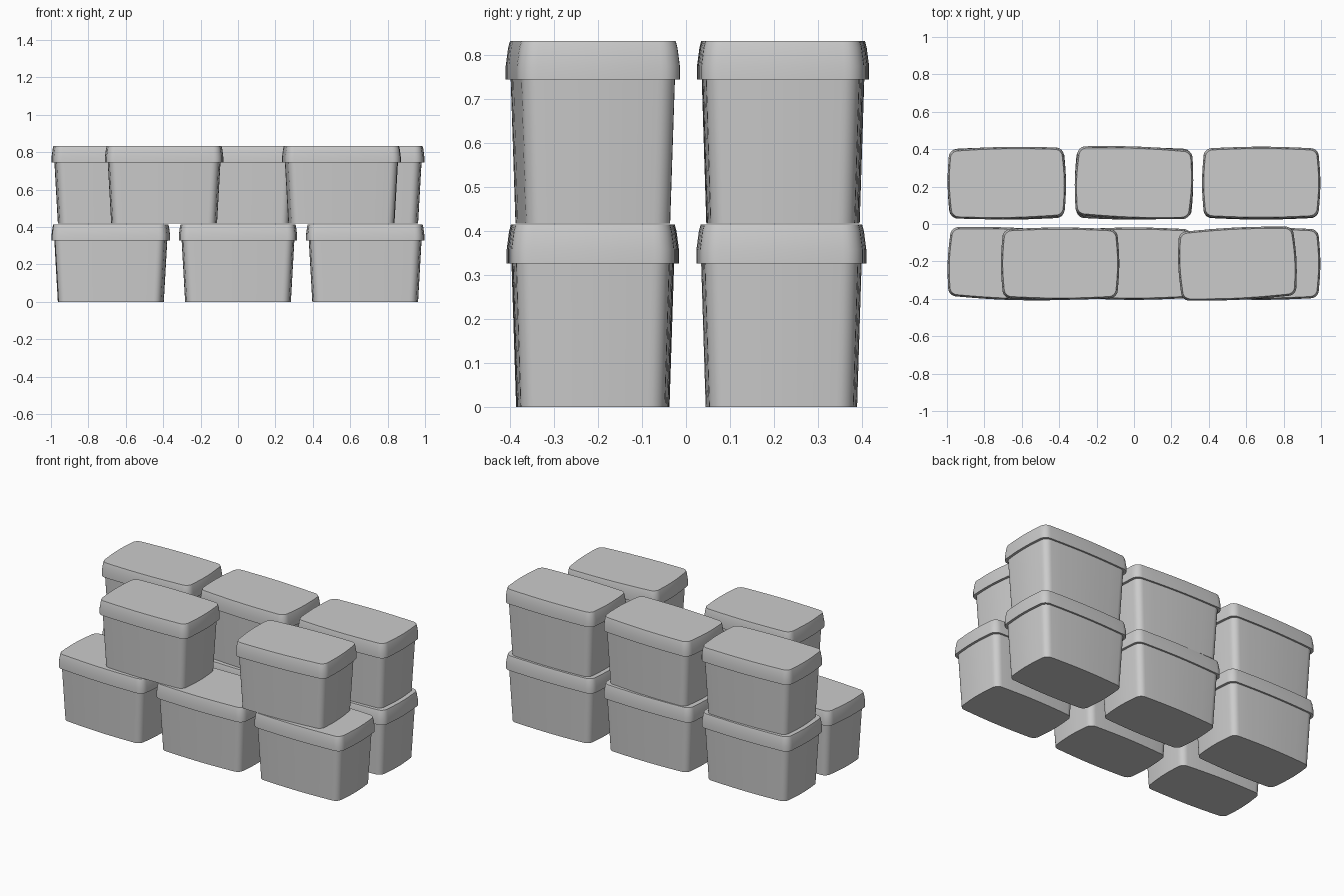
import bpy, bmesh, math

cube = bpy.data.objects.get("Cube")
if cube:
    bpy.data.objects.remove(cube, do_unlink=True)

grey = bpy.data.materials.new("light grey plastic")
grey.use_nodes = True
colour = (0.6, 0.6, 0.6, 1)
grey.diffuse_color = colour
grey.node_tree.nodes["Principled BSDF"].inputs["Base Color"].default_value = colour

PITCH = 0.418


def outline(w, d, r, bulge=0.008, arc=6, side=7):
    """Rounded rectangle whose sides bow out slightly."""
    pts = []
    hx, hy = w / 2 - bulge - r, d / 2 - bulge - r
    corners = [(hx, hy), (-hx, hy), (-hx, -hy), (hx, -hy)]
    for i, (cx, cy) in enumerate(corners):
        for k in range(arc + 1):
            a = math.pi / 2 * (i + k / arc)
            pts.append((cx + r * math.cos(a), cy + r * math.sin(a)))
        nx, ny = corners[(i + 1) % 4]
        a = math.pi / 2 * (i + 1)
        for k in range(1, side):
            t = k / side
            out = r + bulge * math.sin(math.pi * t)
            pts.append((cx + (nx - cx) * t + out * math.cos(a),
                        cy + (ny - cy) * t + out * math.sin(a)))
    return pts


def loft(name, sections):
    """Skin stacked outlines (z, width, depth, radius) and cap both ends."""
    bm = bmesh.new()
    rings = [[bm.verts.new((x, y, z)) for x, y in outline(w, d, r)]
             for z, w, d, r in sections]
    n = len(rings[0])
    for low, high in zip(rings, rings[1:]):
        for i in range(n):
            j = (i + 1) % n
            bm.faces.new((low[i], low[j], high[j], high[i]))
    bm.faces.new(rings[0][::-1])
    bm.faces.new(rings[-1])
    mesh = bpy.data.meshes.new(name)
    bm.to_mesh(mesh)
    bm.free()
    mesh.materials.append(grey)
    mesh.shade_smooth()
    mesh.set_sharp_from_angle(angle=math.radians(35))
    return mesh


# Tapered tub and overhanging lid, shared by every container
tub = loft("tub", [(0, 0.566, 0.345, 0.04), (0.335, 0.604, 0.366, 0.042)])
lid = loft("lid", [(0.327, 0.633, 0.387, 0.045), (0.358, 0.633, 0.387, 0.045),
                   (0.4, 0.622, 0.376, 0.042), (0.415, 0.614, 0.368, 0.04)])

# Placement: name, x, y, level, turn in degrees
containers = [
    ("front_lower_right", -0.68, -0.212, 0, -2.2),
    ("front_lower_middle", 0, -0.212, 0, 0),
    ("front_lower_left", 0.68, -0.212, 0, 0),
    ("back_lower_right", -0.68, 0.217, 0, 0),
    ("back_lower_middle", 0, 0.217, 0, 0),
    ("back_lower_left", 0.68, 0.217, 0, 0),
    ("front_upper_right", -0.395, -0.212, 1, 0),
    ("front_upper_left", 0.553, -0.212, 1, 2.8),
    ("back_upper_right", -0.68, 0.219, 1, 1),
    ("back_upper_middle", 0, 0.221, 1, -2),
    ("back_upper_left", 0.68, 0.22, 1, 0),
]
for name, x, y, level, turn in containers:
    for part, mesh in (("tub", tub), ("lid", lid)):
        obj = bpy.data.objects.new(f"{name}_{part}", mesh)
        obj.location = (x, y, level * PITCH)
        obj.rotation_euler.z = math.radians(turn)
        bpy.context.collection.objects.link(obj)
